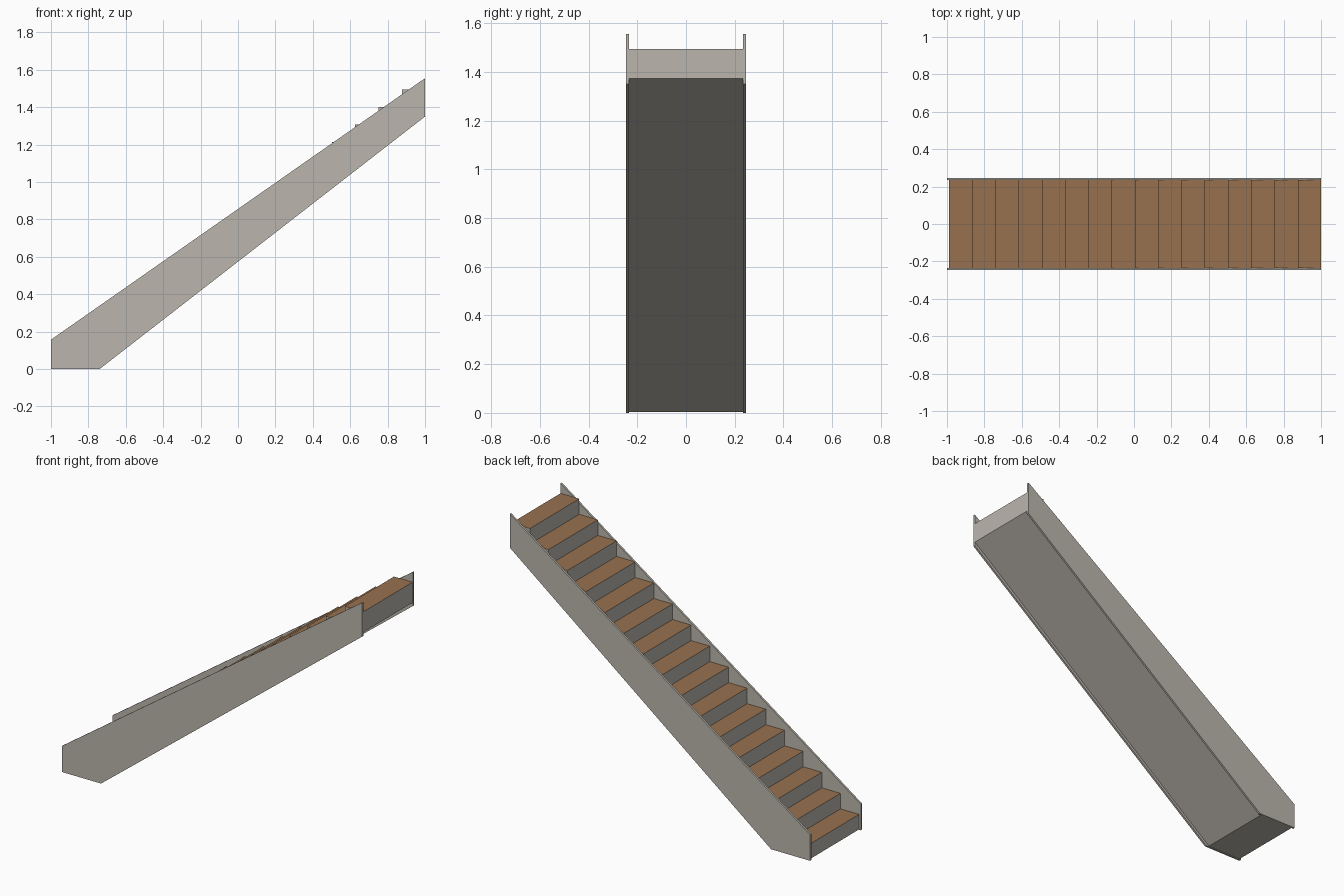
import bpy
import bmesh

cube = bpy.data.objects.get("Cube")
if cube:
    bpy.data.objects.remove(cube, do_unlink=True)


def material(name, rgb):
    m = bpy.data.materials.new(name)
    m.use_nodes = True
    m.diffuse_color = (*rgb, 1)
    m.node_tree.nodes["Principled BSDF"].inputs["Base Color"].default_value = (*rgb, 1)
    return m


stone = material("warm grey", (0.50, 0.47, 0.42))
wood = material("brown wood", (0.31, 0.165, 0.08))


def extrude_profile(name, profile, y0, y1, materials):
    """Solid made from an x-z outline, running from y0 to y1."""
    bm = bmesh.new()
    face = bm.faces.new([bm.verts.new((x, y0, z)) for x, z in profile])
    side = bmesh.ops.extrude_face_region(bm, geom=[face])["geom"]
    moved = [v for v in side if isinstance(v, bmesh.types.BMVert)]
    bmesh.ops.translate(bm, verts=moved, vec=(0, y1 - y0, 0))
    bmesh.ops.recalc_face_normals(bm, faces=bm.faces)
    # Upward faces take the second material, if there is one
    for f in bm.faces:
        f.material_index = int(len(materials) > 1 and f.normal.z > 0.9)
    mesh = bpy.data.meshes.new(name)
    bm.to_mesh(mesh)
    bm.free()
    for m in materials:
        mesh.materials.append(m)
    obj = bpy.data.objects.new(name, mesh)
    bpy.context.collection.objects.link(obj)
    return obj


# Stepped flight with a sloping soffit, wooden on the treads
STEPS = 16
START, END, TOP = -0.99, 1.0, 1.495
run, rise = (END - START) / STEPS, TOP / STEPS
flight = [(START, 0.003)]
for i in range(STEPS):
    z = rise * (i + 1)
    flight += [(START + run * i, z), (START + run * (i + 1), z)]
flight += [(END, 1.372), (-0.76, 0.003)]
extrude_profile("stair_flight", flight, -0.234, 0.234, [stone, wood])

# Side stringers
stringer = [(-1, 0), (-0.74, 0), (1, 1.35), (1, 1.555), (-1, 0.157)]
extrude_profile("right_stringer", stringer, -0.247, -0.235, [stone])
extrude_profile("left_stringer", stringer, 0.235, 0.247, [stone])
